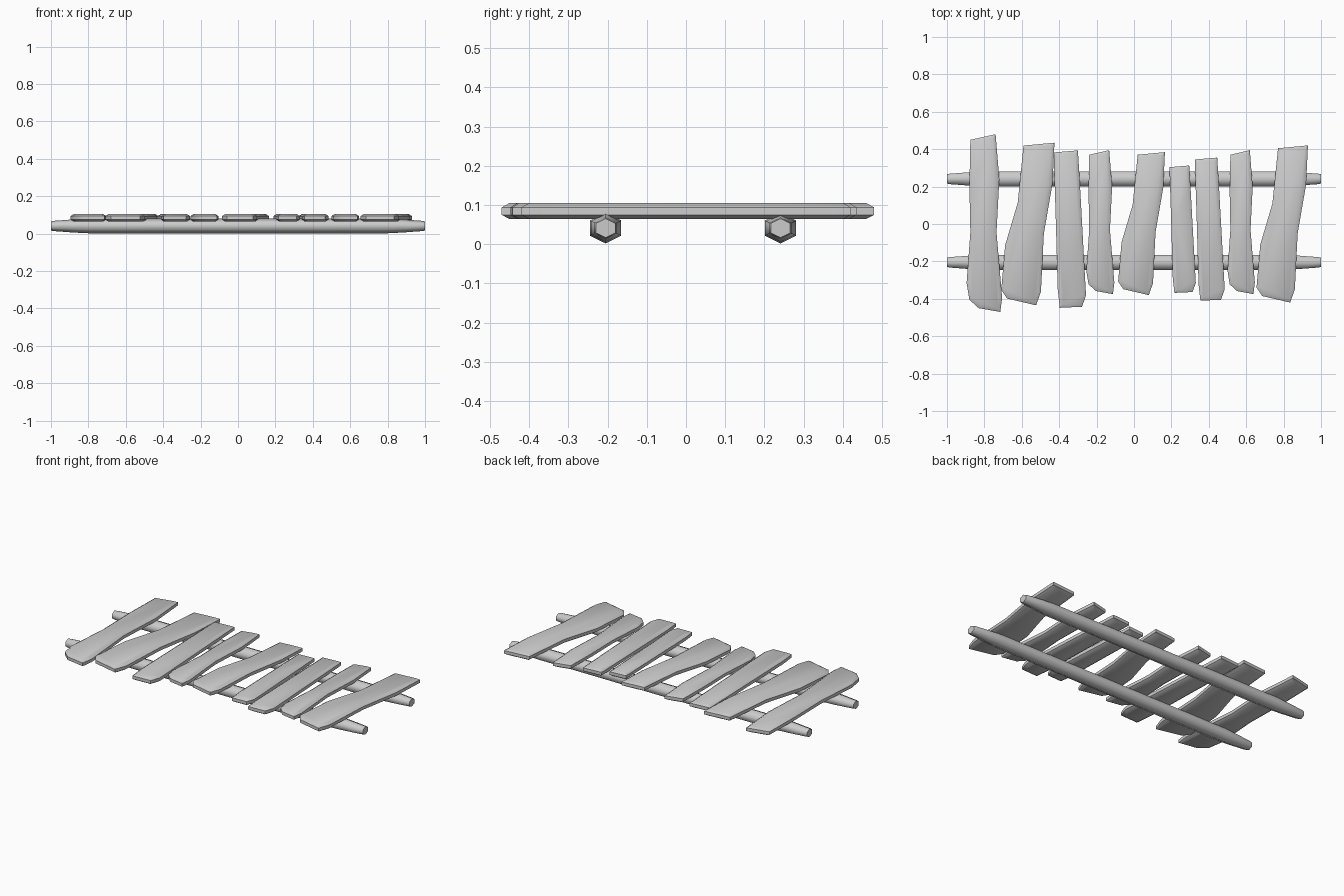
import bpy, bmesh
from math import cos, sin, pi, radians
from mathutils import Vector

if "Cube" in bpy.data.objects:
    bpy.data.objects.remove(bpy.data.objects["Cube"])

# Three hand-hewn plank outlines (clockwise from the far left corner)
STRAIGHT = [(-.075, .445), (.06, .475), (.08, .235), (.065, -.05), (.095, -.40), (.085, -.475),
            (-.03, -.455), (-.08, -.41), (-.095, -.32), (-.075, -.05), (-.08, .2)]
BENT = [(-.02, .405), (.14, .42), (.13, .21), (.085, -.05), (.07, -.35), (.045, -.42),
        (-.105, -.385), (-.135, -.34), (-.115, -.11), (-.05, .11)]
PLAIN = [(-.08, .375), (.04, .385), (.05, .22), (.065, -.05), (.08, -.32), (.06, -.375),
         (-.05, -.38), (-.06, -.29), (-.07, .06)]


def loft(name, rings, angle):
    """Skin equal-sized rings of points, cap both ends."""
    bm = bmesh.new()
    loops = [[bm.verts.new(p) for p in ring] for ring in rings]
    n = len(loops[0])
    for a, b in zip(loops, loops[1:]):
        for i in range(n):
            j = (i + 1) % n
            bm.faces.new((a[i], a[j], b[j], b[i]))
    bm.faces.new(loops[0][::-1])
    bm.faces.new(loops[-1])
    bmesh.ops.recalc_face_normals(bm, faces=bm.faces)
    mesh = bpy.data.meshes.new(name)
    bm.to_mesh(mesh)
    bm.free()
    ob = bpy.data.objects.new(name, mesh)
    bpy.context.collection.objects.link(ob)
    bpy.ops.object.select_all(action='DESELECT')
    ob.select_set(True)
    bpy.context.view_layer.objects.active = ob
    bpy.ops.object.shade_smooth_by_angle(angle=radians(angle))


def inset(pts, d):
    """Mitred inward offset of a clockwise outline."""
    out = []
    for i, p in enumerate(pts):
        a = (p - pts[i - 1]).normalized()
        b = (pts[(i + 1) % len(pts)] - p).normalized()
        na, nb = Vector((a.y, -a.x)), Vector((b.y, -b.x))
        out.append(p + (na + nb) * d / (1 + na.dot(nb)))
    return out


def plank(name, shape, x, y, sx, sy):
    outer = [Vector((x + px * sx, y + py * sy)) for px, py in shape]
    inner = inset(outer, .017)
    layers = [(inner, .064), (outer, .075), (outer, .094), (inner, .105)]
    loft(name, [[(p.x, p.y, z) for p in pts] for pts, z in layers], 40)


# Deck planks, left to right
for i, args in enumerate([
        (STRAIGHT, -.80, .005, 1, 1),
        (BENT, -.57, 0, 1.035, 1.035),
        (PLAIN, -.343, -.03, 1.08, 1.1),
        (STRAIGHT, -.18, .01, .79, .81),
        (BENT, .038, .002, .91, .91),
        (PLAIN, .26, -.03, .88, .89),
        (PLAIN, .405, -.03, 1, 1),
        (STRAIGHT, .573, .01, .77, .81),
        (BENT, .79, 0, 1, 1)]):
    plank(f"plank_{i + 1}", *args)

# Two six-sided poles with tapered ends
half = [(1, .62), (.985, .7), (.88, .9), (.8, 1)]
stations = [(-x, s) for x, s in half] + [(x, s) for x, s in reversed(half)]
for name, y in (("front_pole", -.205), ("back_pole", .241)):
    loft(name, [[(x, y + .046 * s * sin(k * pi / 3), .041 + .039 * s * cos(k * pi / 3))
                 for k in range(6)] for x, s in stations], 65)
